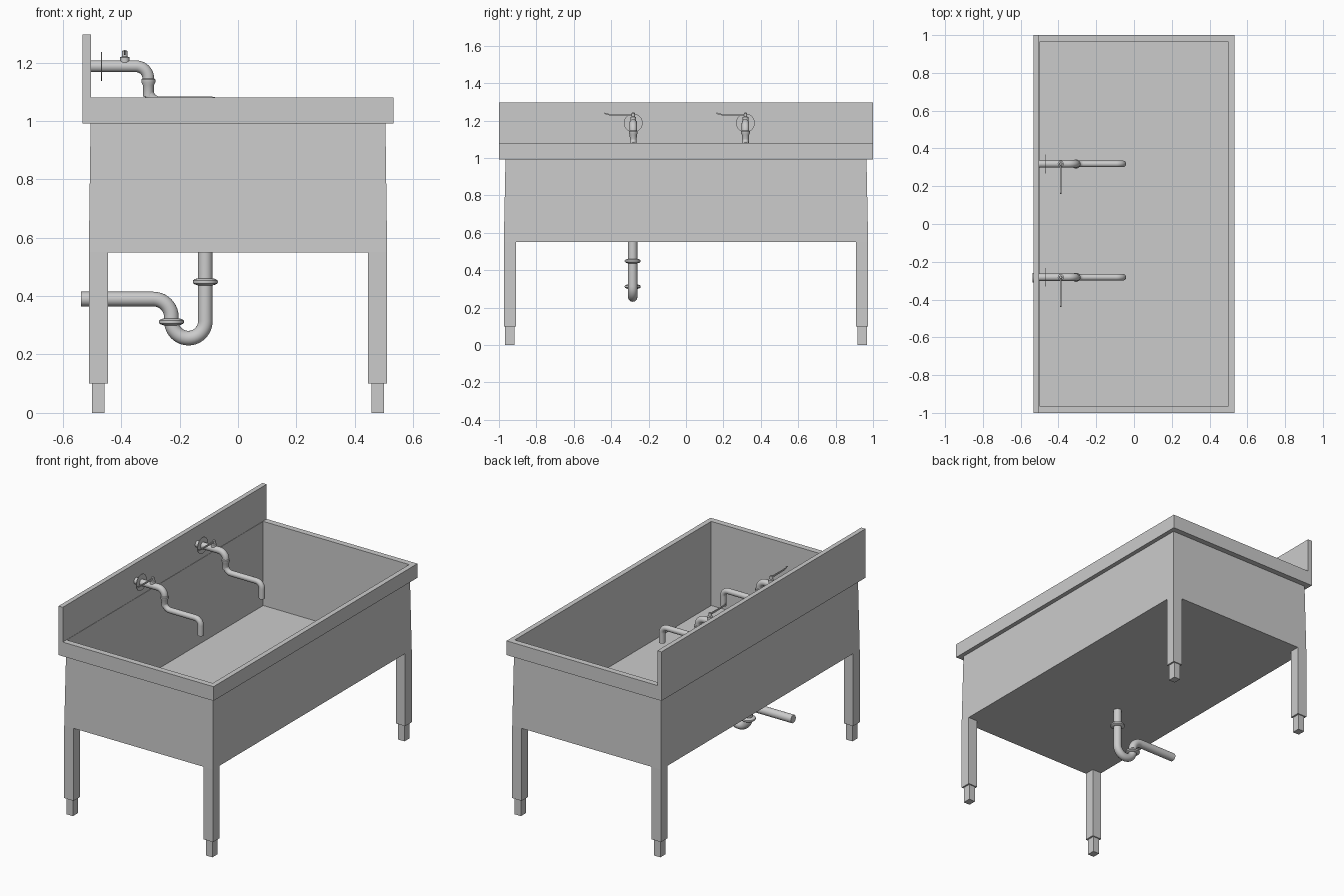
import bpy, bmesh, math
from mathutils import Vector

if "Cube" in bpy.data.objects:
    bpy.data.objects.remove(bpy.data.objects["Cube"])


def finish(name, bm, smooth=False):
    bmesh.ops.recalc_face_normals(bm, faces=bm.faces)
    me = bpy.data.meshes.new(name)
    bm.to_mesh(me)
    bm.free()
    ob = bpy.data.objects.new(name, me)
    bpy.context.collection.objects.link(ob)
    if smooth:
        bpy.ops.object.select_all(action='DESELECT')
        bpy.context.view_layer.objects.active = ob
        ob.select_set(True)
        bpy.ops.object.shade_smooth_by_angle(angle=math.radians(40))
    return ob


def loft(bm, rings):
    """Skin equal-length point rings and cap both ends."""
    vs = [[bm.verts.new(p) for p in ring] for ring in rings]
    n = len(vs[0])
    for a, b in zip(vs, vs[1:]):
        for i in range(n):
            bm.faces.new((a[i], a[(i + 1) % n], b[(i + 1) % n], b[i]))
    bm.faces.new(vs[0])
    bm.faces.new(vs[-1])


def rect(hx, hy, z, cx=0, cy=0):
    return [(cx + sx * hx, cy + sy * hy, z)
            for sx, sy in ((-1, -1), (1, -1), (1, 1), (-1, 1))]


def tube(name, pts, radius, y, sides=20, steps=10):
    """Round pipe along an x-z path; each point is (x, z, bend radius)."""
    path = []
    for i, (x, z, r) in enumerate(pts):
        p = Vector((x, y, z))
        if r == 0:
            path.append(p)
            continue
        d1 = (Vector((pts[i-1][0], y, pts[i-1][1])) - p).normalized()
        d2 = (Vector((pts[i+1][0], y, pts[i+1][1])) - p).normalized()
        for k in range(steps + 1):
            t = k / steps * math.pi / 2
            path.append(p + d1 * r * (1 - math.sin(t)) + d2 * r * (1 - math.cos(t)))
    # drop coincident points where two bends meet
    path = [p for i, p in enumerate(path) if i == 0 or (p - path[i-1]).length > 1e-4]
    side = Vector((0, 1, 0))
    rings = []
    for i, p in enumerate(path):
        t = (path[min(i + 1, len(path) - 1)] - path[max(i - 1, 0)]).normalized()
        up = t.cross(side)
        rings.append([p + radius * (math.cos(a) * side + math.sin(a) * up)
                      for a in (2 * math.pi * k / sides for k in range(sides))])
    bm = bmesh.new()
    loft(bm, rings)
    return finish(name, bm, True)


def turned(name, profile, loc, axis='Z', sides=24):
    """Round part from (radius, height) pairs."""
    rings = []
    for r, h in profile:
        ring = []
        for k in range(sides):
            a = 2 * math.pi * k / sides
            c, s = r * math.cos(a), r * math.sin(a)
            ring.append(Vector(loc) + Vector((c, s, h) if axis == 'Z' else (h, c, s)))
        rings.append(ring)
    bm = bmesh.new()
    loft(bm, rings)
    return finish(name, bm, True)


# Basin: outer skirt, overhanging rim, inner walls and floor
bm = bmesh.new()
loft(bm, [rect(.511, .974, .55), rect(.505, .965, .992), rect(.532, 1, .992),
          rect(.532, 1, 1.08), rect(.501, .963, 1.08), rect(.501, .963, .558)])
finish("basin", bm)

# Backsplash
bm = bmesh.new()
loft(bm, [rect(.0145, 1, 1.08, -.5175), rect(.0145, 1, 1.296, -.5175)])
finish("backsplash", bm)

# Legs with narrower feet
for sx in (-1, 1):
    for sy in (-1, 1):
        bm = bmesh.new()
        cx, cy = sx * .4785, sy * .942
        loft(bm, [rect(.022, .025, 0, cx, cy), rect(.022, .025, .1, cx, cy),
                  rect(.0325, .032, .1, cx, cy), rect(.0325, .032, .5505, cx, cy)])
        finish("leg", bm)

# Taps
for y in (-.282, .318):
    tube("tap_body", [(-.503, 1.187, 0), (-.307, 1.187, .042), (-.307, 1.135, 0)], .02, y)
    turned("wall_flange", [(.05, -.002), (.05, .002)], (-.467, y, 1.187), 'X', 32)
    turned("tap_collar", [(.018, -.055), (.019, -.015), (.024, -.006), (.024, .004), (.02, .008)],
           (-.307, y, 1.138))
    tube("spout", [(-.307, 1.14, 0), (-.307, 1.066, .04), (-.059, 1.066, .036), (-.059, .968, 0)],
         .0175, y)
    turned("valve_stem", [(.016, 0), (.016, .018), (.009, .021), (.009, .039), (.006, .042)],
           (-.388, y, 1.2), sides=16)
    # Lever with an upturned tip
    outline = [(0, 1.225), (-.12, 1.227), (-.145, 1.231), (-.158, 1.24),
               (-.153, 1.243), (-.138, 1.237), (-.115, 1.235), (0, 1.236)]
    bm = bmesh.new()
    loft(bm, [[(-.388 + dx, y + v, z) for v, z in outline] for dx in (-.003, .003)])
    finish("lever", bm)

# Drain trap
yd = -.285
tube("drain_pipe", [(-.112, .561, 0), (-.112, .256, .058), (-.228, .256, .058),
                    (-.228, .39, .062), (-.537, .39, 0)], .025, yd)
for x, z in ((-.112, .449), (-.228, .312)):
    turned("drain_coupling", [(.026, -.012), (.036, -.009), (.042, -.005), (.043, 0),
                              (.042, .005), (.036, .009), (.026, .012)], (x, yd, z))
